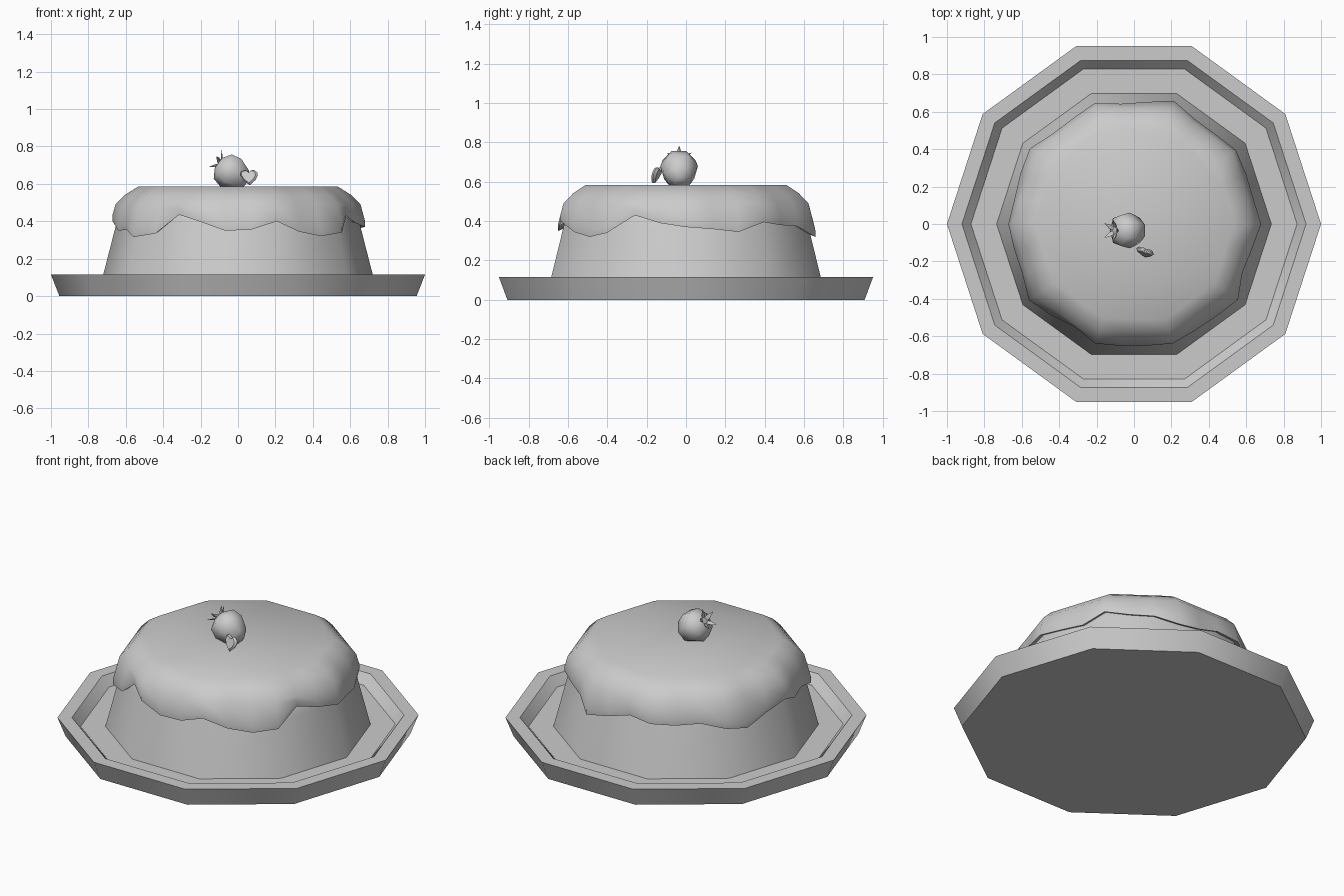
import bpy, math
from mathutils import Vector, Matrix

if "Cube" in bpy.data.objects:
    bpy.data.objects.remove(bpy.data.objects["Cube"])


def make(name, verts, faces, angle=50):
    me = bpy.data.meshes.new(name)
    me.from_pydata(verts, [], faces)
    ob = bpy.data.objects.new(name, me)
    bpy.context.collection.objects.link(ob)
    bpy.ops.object.select_all(action='DESELECT')
    ob.select_set(True)
    bpy.context.view_layer.objects.active = ob
    bpy.ops.object.mode_set(mode='EDIT')
    bpy.ops.mesh.select_all(action='SELECT')
    bpy.ops.mesh.normals_make_consistent(inside=False)
    bpy.ops.object.mode_set(mode='OBJECT')
    bpy.ops.object.shade_smooth_by_angle(angle=math.radians(angle))
    return ob


def loft(name, rings, angle=50):
    """Bridge equal rings and cap both ends."""
    n = len(rings[0])
    verts = [p for r in rings for p in r]
    faces = [(i * n + j, i * n + (j + 1) % n, (i + 1) * n + (j + 1) % n, (i + 1) * n + j)
             for i in range(len(rings) - 1) for j in range(n)]
    faces.append(tuple(range(n))[::-1])
    faces.append(tuple(range(len(verts) - n, len(verts))))
    return make(name, verts, faces, angle)


def ngon(r, z, n=10):
    return [(r * math.cos(math.tau * k / n), r * math.sin(math.tau * k / n), z) for k in range(n)]


# Ten-sided plate with a raised rim
loft("plate", [ngon(r, z) for r, z in
               [(.955, 0), (1, .115), (.92, .115), (.872, .06)]])

# Tapered cake body
loft("cake", [ngon(r, z) for r, z in
              [(.735, .058), (.655, .37), (.63, .46), (.54, .54)]])

# Icing: each of the ten sides split in three, with uneven drip heights
DRIP = [.37, .36, .345, .395, .38, .375, .32, .345, .385, .37,
        .36, .37, .34, .31, .36, .40, .35, .355, .315, .335,
        .435, .40, .35, .355, .40, .345, .32, .34, .43, .39]
UNIT = []
corners = [Vector(p) for p in ngon(1, 0)]
for k in range(30):
    UNIT.append(corners[k // 3].lerp(corners[(k // 3 + 1) % 10], (k % 3) / 3))


def cake_r(z):
    return .735 - (z - .06) * .26


def ring(r_of, z_of):
    return [(u.x * r_of(d), u.y * r_of(d), z_of(d)) for u, d in zip(UNIT, DRIP)]


loft("icing", [
    ring(lambda d: .535, lambda d: .585),
    ring(lambda d: .603, lambda d: .542),
    ring(lambda d: .655, lambda d: .49),
    ring(lambda d: cake_r(d + .03) + .033, lambda d: d + .03),
    ring(lambda d: cake_r(d) + .024, lambda d: d),
    ring(lambda d: cake_r(d) - .006, lambda d: d + .012),
])

# Berry lying tilted on the icing, stalk end up and to the left
axis = Vector((-.8, 0, .6))
side = Vector((0, 1, 0))
up = Vector((.6, 0, .8))
centre = Vector((-.035, -.035, .663))


def berry_point(r, a, s):
    return centre + axis * s + (up * math.cos(a) + side * math.sin(a)) * r


loft("berry", [[berry_point(r, math.tau * (k + .5) / 7, s) for k in range(7)]
               for r, s in [(.025, -.1), (.07, -.07), (.098, 0), (.085, .055), (.035, .085)]])

# Five pointed leaves around the stalk end
verts, faces = [], []
for k in range(5):
    a = math.tau * k / 5
    b = len(verts)
    verts += [berry_point(.015, a - .9, .08), berry_point(.04, a - .3, .098),
              berry_point(.066, a, .115), berry_point(.04, a + .3, .098),
              berry_point(.015, a + .9, .08), berry_point(.03, a, .08)]
    faces += [(b, b + 1, b + 3, b + 4), (b + 1, b + 2, b + 3),
              (b, b + 5, b + 1), (b + 1, b + 5, b + 2),
              (b + 2, b + 5, b + 3), (b + 3, b + 5, b + 4), (b, b + 4, b + 5)]
make("berry_leaves", verts, faces, 30)

# Heart-shaped trim leaning against the berry
half = [(0, .028), (.012, .040), (.030, .042), (.046, .030), (.049, .012), (.034, -.016), (0, -.046)]
outline = half + [(-x, z) for x, z in half[-2:0:-1]]
u = Vector((.95, -.3, 0))
v = Vector((-.05, .36, .93))
w = u.cross(v).normalized()
c = Vector((.06, -.152, .635))
loft("heart_trim", [[c + u * x * f + v * z * f + w * t for x, z in outline]
                    for f, t in [(.8, -.012), (1, 0), (.8, .012)]], 40)
